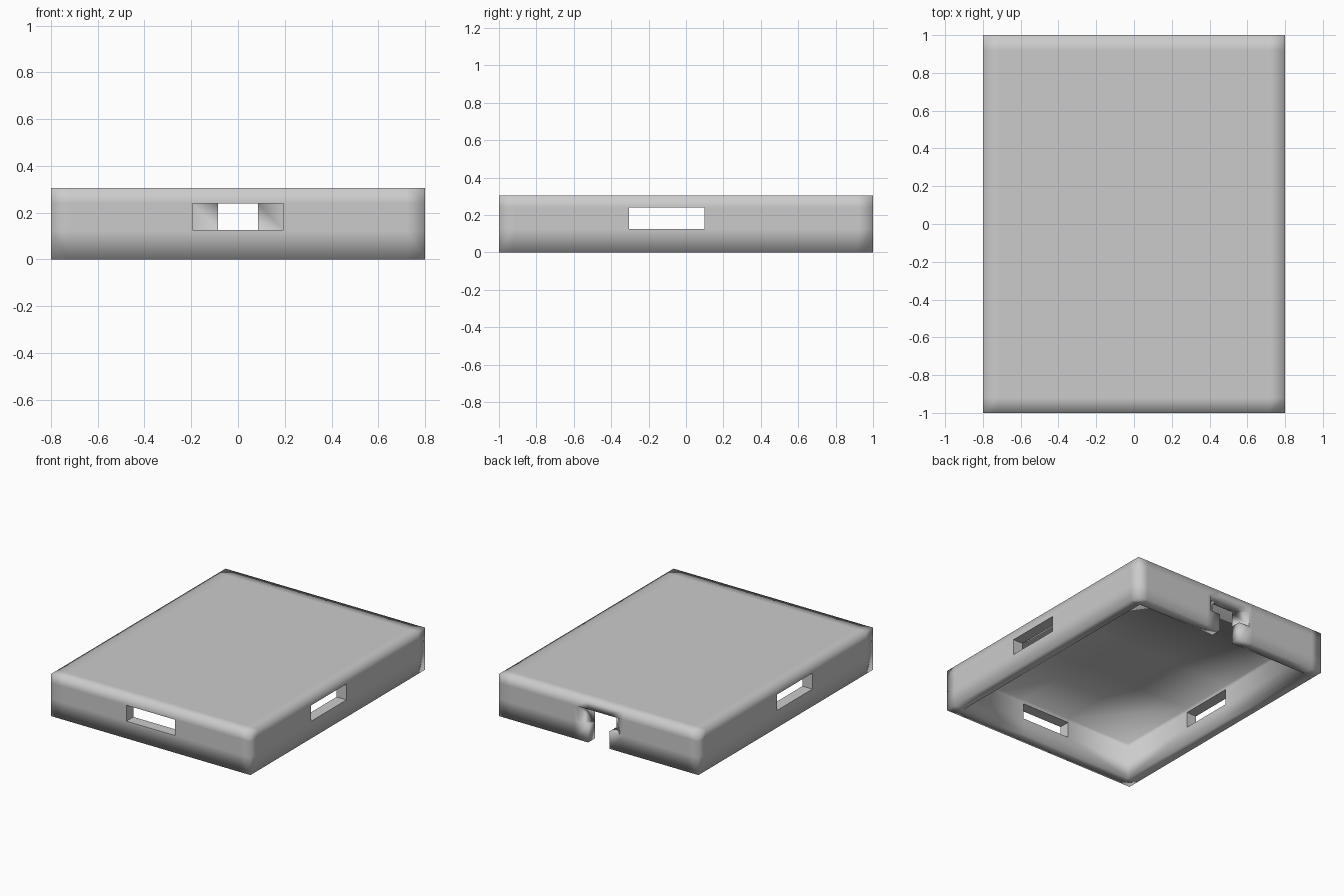
import bpy, bmesh

cube = bpy.data.objects.get("Cube")
if cube:
    bpy.data.objects.remove(cube, do_unlink=True)

# Main sizes: half width, half length, height, wall thickness, ceiling height
HX, HY, H, WALL, CEIL = 0.8, 1.0, 0.305, 0.08, 0.27
SLOT_X, SLOT_LOW, SLOT_TOP = 0.195, 0.125, 0.24
NOTCH, FLARE = 0.085, 0.17
SIDE_Y = (-0.305, 0.1)
IX, IY = HX - WALL, HY - WALL

# Edge loops that carry the walls, slots and notch
xs = [-HX, -IX, -SLOT_X, -NOTCH, NOTCH, SLOT_X, IX, HX]
ys = [-HY, -IY, *SIDE_Y, IY, HY]
zs = [0, SLOT_LOW, SLOT_TOP, CEIL, H]
grid = (xs, ys, zs)


def kind(cell):
    """Say what fills a grid cell: solid, slot or air."""
    for i, lines in zip(cell, grid):
        if not 0 <= i < len(lines) - 1:
            return "air"
    x, y, z = [(lines[i] + lines[i + 1]) / 2 for i, lines in zip(cell, grid)]
    if z > CEIL:
        return "solid"
    if abs(x) < IX and abs(y) < IY:
        return "air"
    if z > SLOT_TOP:
        return "solid"
    if y > IY and abs(x) < NOTCH:
        return "air"
    if z > SLOT_LOW:
        front_slot = y < -IY and abs(x) < SLOT_X
        side_slot = abs(x) > IX and SIDE_Y[0] < y < SIDE_Y[1]
        if front_slot or side_slot:
            return "slot"
    return "solid"


def add_object(name, bm):
    mesh = bpy.data.meshes.new(name)
    bm.to_mesh(mesh)
    bm.free()
    obj = bpy.data.objects.new(name, mesh)
    bpy.context.collection.objects.link(obj)
    return obj


bm = bmesh.new()
verts = {}
jambs = set()


def vert(key):
    if key not in verts:
        verts[key] = bm.verts.new([lines[i] for i, lines in zip(key, grid)])
    return verts[key]


# Skin every solid cell where it meets open space
cells = [(i, j, k) for i in range(len(xs) - 1)
         for j in range(len(ys) - 1) for k in range(len(zs) - 1)]
for cell in cells:
    if kind(cell) != "solid":
        continue
    for axis in range(3):
        u, v = (axis + 1) % 3, (axis + 2) % 3
        for side in (0, 1):
            neighbour = list(cell)
            neighbour[axis] += 2 * side - 1
            beyond = kind(neighbour)
            if beyond == "solid":
                continue
            ring = []
            for du, dv in ((0, 0), (1, 0), (1, 1), (0, 1)):
                key = list(cell)
                key[axis] += side
                key[u] += du
                key[v] += dv
                ring.append(vert(tuple(key)))
            face = bm.faces.new(ring if side else ring[::-1])
            face.smooth = True
            if beyond == "slot":
                jambs.add(face)

# Crisp rims around the slots, soft shading elsewhere
bm.normal_update()
for edge in bm.edges:
    if any(f in jambs for f in edge.link_faces) and edge.calc_face_angle(0) > 0.5:
        edge.smooth = False


def on_outer_ceiling_line(v):
    outside = abs(v.co.x) > IX + 0.01 or abs(v.co.y) > IY + 0.01
    return outside and abs(v.co.z - CEIL) < 0.001


# The ceiling loop belongs to the inside only
spare = [e for e in bm.edges if all(on_outer_ceiling_line(v) for v in e.verts)]
bmesh.ops.dissolve_edges(bm, edges=spare, use_verts=True)
lid = add_object("case_lid", bm)

# Plain grey plastic
grey = bpy.data.materials.new("plain_grey")
grey.use_nodes = True
colour = (0.6, 0.6, 0.6, 1)
grey.diffuse_color = colour
grey.node_tree.nodes["Principled BSDF"].inputs["Base Color"].default_value = colour
lid.data.materials.append(grey)

# Flared plug opening in the upper part of the back notch
bm = bmesh.new()
slope = (FLARE - NOTCH) / WALL
inner, outer = IY - 0.02, HY + 0.02
profile = []
for y, sign in ((inner, -1), (inner, 1), (outer, 1), (outer, -1)):
    profile.append(bm.verts.new((sign * (NOTCH + (y - IY) * slope), y, SLOT_LOW)))
base = bm.faces.new(profile)
top = bmesh.ops.extrude_face_region(bm, geom=[base])["geom"]
for item in top:
    if isinstance(item, bmesh.types.BMVert):
        item.co.z = SLOT_TOP
bmesh.ops.recalc_face_normals(bm, faces=bm.faces)
for face in bm.faces:
    face.smooth = True
cutter = add_object("flare_cutter", bm)
cutter.data.materials.append(grey)
cutter.hide_render = True

cut = lid.modifiers.new("flare", "BOOLEAN")
cut.operation = "DIFFERENCE"
cut.solver = "EXACT"
cut.object = cutter
bpy.context.view_layer.objects.active = lid
bpy.ops.object.modifier_apply(modifier=cut.name)
bpy.data.objects.remove(cutter, do_unlink=True)
